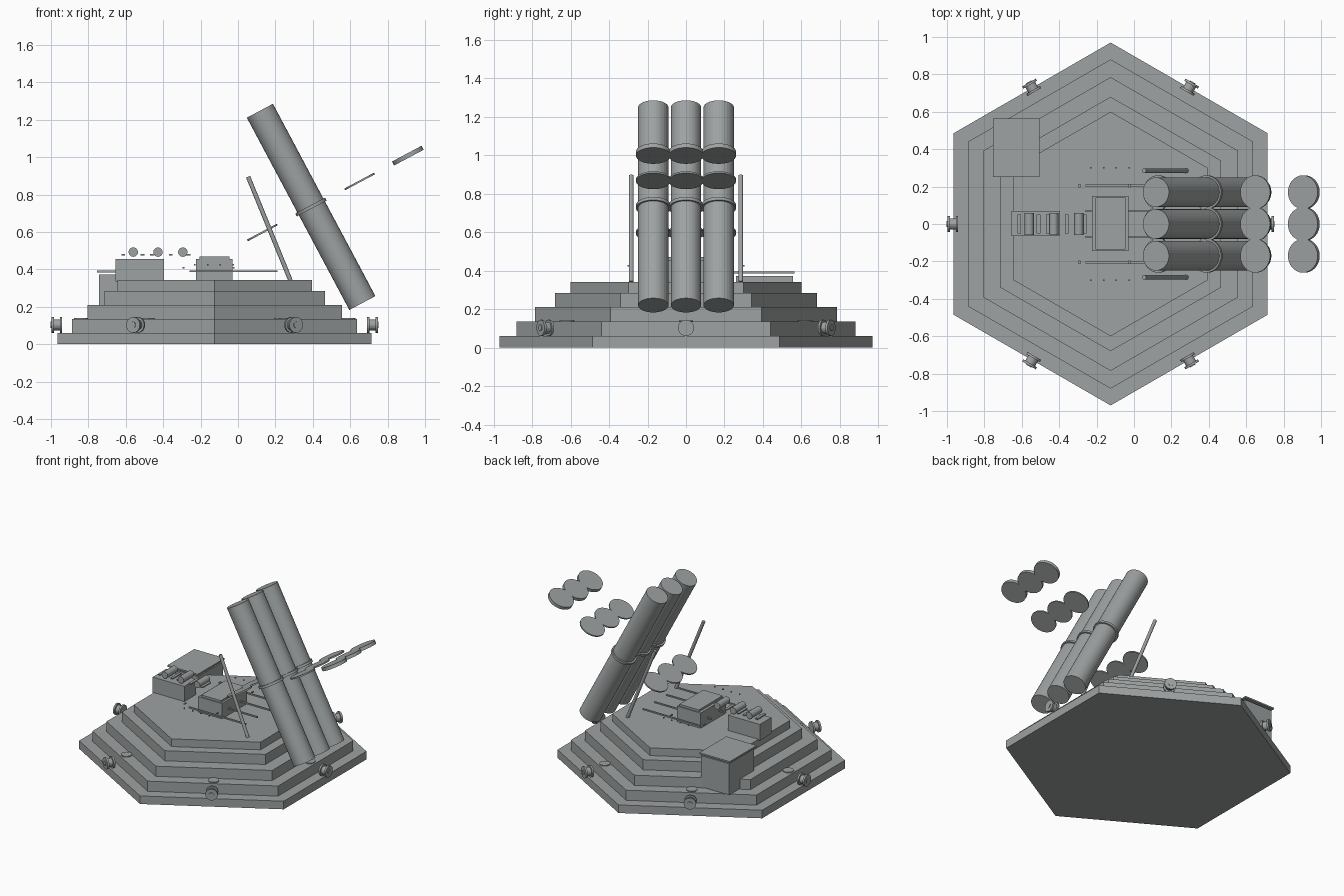
import bpy, math
from mathutils import Vector

cube = bpy.data.objects.get("Cube")
if cube:
    bpy.data.objects.remove(cube, do_unlink=True)

grey = bpy.data.materials.new("steel_grey")
grey.use_nodes = True
colour = (0.34, 0.36, 0.36, 1)
grey.diffuse_color = colour
grey.node_tree.nodes["Principled BSDF"].inputs["Base Color"].default_value = colour

CX = -0.125  # centre of the stepped base


def finish(name):
    ob = bpy.context.object
    ob.name = name
    ob.data.materials.append(grey)
    return ob


def box(name, lo, hi):
    lo, hi = Vector(lo), Vector(hi)
    bpy.ops.mesh.primitive_cube_add(size=1, location=(lo + hi) / 2)
    ob = finish(name)
    ob.scale = hi - lo
    return ob


def rod(name, a, b, radius, sides=32):
    a, b = Vector(a), Vector(b)
    bpy.ops.mesh.primitive_cylinder_add(vertices=sides, radius=radius,
                                        depth=(b - a).length, location=(a + b) / 2)
    ob = finish(name)
    ob.rotation_mode = 'QUATERNION'
    ob.rotation_quaternion = (b - a).to_track_quat('Z', 'Y')
    return ob


# Stepped hexagonal base, corners pointing along y
tiers = [(0.97, 0, 0.06), (0.88, 0.06, 0.135), (0.785, 0.135, 0.21),
         (0.68, 0.21, 0.285), (0.60, 0.285, 0.342)]
for i, (r, z0, z1) in enumerate(tiers):
    rod(f"base_tier_{i + 1}", (CX, 0, z0), (CX, 0, z1), r, 6).rotation_quaternion = (1, 0, 0, 0)

# Spools and small caps in the middle of each side
for i in range(6):
    a = math.radians(60 * i)

    def at(d, z=0.103):
        return (CX + d * math.cos(a), d * math.sin(a), z)

    rod(f"spool_hub_{i}", at(0.82), at(0.872), 0.03, 20)
    rod(f"spool_inner_flange_{i}", at(0.815), at(0.828), 0.042, 20)
    rod(f"spool_outer_flange_{i}", at(0.86), at(0.873), 0.042, 20)
    rod(f"spool_pin_{i}", at(0.87), at(0.877), 0.017, 16)
    rod(f"side_cap_{i}", at(0.715, 0.13), at(0.715, 0.141), 0.037, 20)

# Three inclined tubes with their collars and separate end discs
top, bottom = Vector((0.117, 0, 1.248)), Vector((0.665, 0, 0.22))
axis = (top - bottom).normalized()
discs = [("tube_collar", 0.39, 0.733, 0.018), ("thin_disc", 0.65, 0.87, 0.01),
         ("end_disc", 0.908, 1.008, 0.024), ("rear_disc", 0.13, 0.597, 0.01)]
for side, y in (("right", -0.17), ("middle", 0), ("left", 0.17)):
    off = Vector((0, y, 0))
    rod(f"{side}_tube", bottom + off, top + off, 0.079)
    for name, x, z, thick in discs:
        c = Vector((x, y, z))
        rod(f"{side}_{name}", c - axis * thick / 2, c + axis * thick / 2, 0.09)

# Leaning struts, rails, brackets and studs on both sides
for side, s in (("right", -1), ("left", 1)):
    rod(f"{side}_strut", (0.28, s * 0.285, 0.342), (0.054, s * 0.285, 0.895), 0.012, 12)
    for name, y in (("inner_rail", 0.07), ("outer_rail", 0.205)):
        box(f"{side}_{name}", (-0.26, s * y - 0.005, 0.385), (0.21, s * y + 0.005, 0.395))
    for i, x in enumerate((-0.292, -0.025)):
        box(f"{side}_rail_bracket_{i}", (x - 0.005, s * 0.205 - 0.01, 0.405),
            (x + 0.005, s * 0.205 + 0.01, 0.412))
    for i in range(4):
        x = -0.23 + 0.068 * i
        box(f"{side}_stud_{i}", (x - 0.004, s * 0.3 - 0.004, 0.421),
            (x + 0.004, s * 0.3 + 0.004, 0.429))

# Central housing with a raised lid
box("central_housing", (-0.225, -0.145, 0.34), (-0.03, 0.15, 0.455))
box("central_lid", (-0.205, -0.137, 0.455), (-0.045, 0.142, 0.47))

# Front console with rollers and thin bars between them
box("console", (-0.655, -0.065, 0.335), (-0.395, 0.07, 0.455))
for i, x in enumerate((-0.56, -0.428, -0.295)):
    rod(f"console_roller_{i}", (x, -0.06, 0.492), (x, 0.06, 0.492), 0.025, 20)
for i, x in enumerate((-0.613, -0.51, -0.46, -0.36, -0.265)):
    box(f"console_bar_{i}", (x - 0.01, -0.05, 0.473), (x + 0.01, 0.05, 0.481))

# Corner cabinet with an overhanging cover
box("cabinet", (-0.742, 0.26, 0.14), (-0.51, 0.555, 0.372))
box("cabinet_cover", (-0.755, 0.25, 0.384), (-0.505, 0.565, 0.395))
